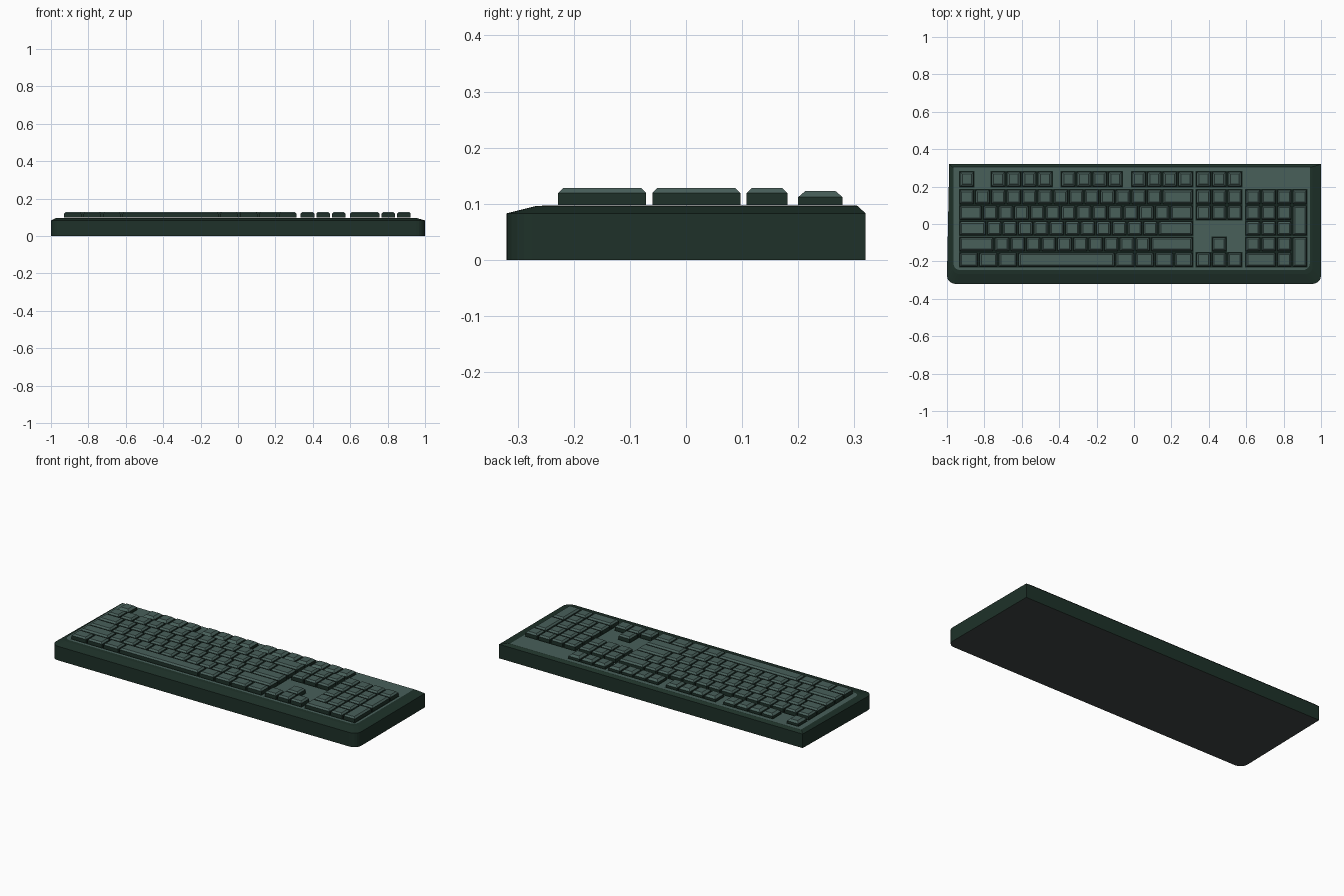
import bpy
import math

if "Cube" in bpy.data.objects:
    bpy.data.objects.remove(bpy.data.objects["Cube"])


def material(name, rgb):
    m = bpy.data.materials.new(name)
    m.diffuse_color = (*rgb, 1)
    m.use_nodes = True
    m.node_tree.nodes["Principled BSDF"].inputs["Base Color"].default_value = m.diffuse_color
    return m


DARK = material("dark green", (0.0130, 0.0310, 0.0222))
LIGHT = material("grey green", (0.065, 0.115, 0.102))
UNDER = material("charcoal", (0.052, 0.062, 0.058))
SHADE = material("deep green", (0.0085, 0.0200, 0.0150))


def make_object(name, verts, faces, mats, indices):
    me = bpy.data.meshes.new(name)
    me.from_pydata(verts, [], faces)
    for m in mats:
        me.materials.append(m)
    for p, i in zip(me.polygons, indices):
        p.material_index = i
    ob = bpy.data.objects.new(name, me)
    bpy.context.collection.objects.link(ob)
    return ob


def outline(x0, x1, y0, y1, r, z, taper=0.0, steps=5):
    """Counter-clockwise outline: rounded front corners, sharp back ones."""
    pts = []
    for cx, start in ((x0 + r, math.pi), (x1 - r, 1.5 * math.pi)):
        for i in range(steps + 1):
            a = start + i * math.pi / 2 / steps
            pts.append((cx + r * math.cos(a), y0 + r + r * math.sin(a), z))
    return pts + [(x1, y1, z), (x0 + taper, y1, z)]


# Case: side walls, sloping rim, flat deck
rings = [
    outline(-1, 1, -0.32, 0.32, 0.045, 0.0, 0.012),
    outline(-1, 1, -0.32, 0.32, 0.045, 0.083, 0.012),
    outline(-0.972, 0.955, -0.268, 0.306, 0.04, 0.096),
    outline(-0.965, 0.94, -0.246, 0.304, 0.035, 0.097),
]
n = len(rings[0])
faces = [tuple(reversed(range(n)))]
indices = [2]
for k in range(len(rings) - 1):
    for i in range(n):
        j = (i + 1) % n
        faces.append((k * n + i, k * n + j, (k + 1) * n + j, (k + 1) * n + i))
        indices.append(0)
faces.append(tuple(range(3 * n, 4 * n)))
indices.append(1)
make_object("case", [v for r in rings for v in r], faces, [DARK, LIGHT, UNDER], indices)

# Key grid
U = 0.0835           # key pitch
GAP = 0.0105         # space between keys
MAIN, NAV, PAD = -0.93, 0.335, 0.6
ROWS = [-0.228 + 0.084 * i for i in range(5)]   # front edge of each row
KEY_D = 0.073


def key_block(name, keys, shoulder=0.119, top=0.128, inset=0.009):
    """Chamfered caps from (x, y, width, depth) rectangles, each on a dark seat."""
    verts, faces, indices = [], [], []
    seat_rim = -GAP / 2
    for x, y, w, d in keys:
        b = len(verts)
        for z, s in ((0.0976, seat_rim), (0.0976, 0), (shoulder, 0), (top, inset)):
            verts += [(x + s, y + s, z), (x + w - s, y + s, z),
                      (x + w - s, y + d - s, z), (x + s, y + d - s, z)]
        for k, mat in enumerate((2, 0, 1)):
            for i in range(4):
                j = (i + 1) % 4
                c = b + 4 * k
                faces.append((c + i, c + j, c + 4 + j, c + 4 + i))
                indices.append(mat)
        faces.append((b + 12, b + 13, b + 14, b + 15))
        indices.append(1)
    make_object(name, verts, faces, [DARK, LIGHT, SHADE], indices)


def row(x, y, units, depth=KEY_D):
    keys = []
    for u in units:
        keys.append((x, y, u * U - GAP, depth))
        x += u * U
    return keys


# Main typing block, front row first
layout = [
    [1.25] * 3 + [6.25] + [1.25] * 4,
    [2.25] + [1] * 10 + [2.75],
    [1.75] + [1] * 11 + [2.25],
    [1.5] + [1] * 12 + [1.5],
    [1] * 13 + [2],
]
key_block("typing_keys", [k for y, us in zip(ROWS, layout) for k in row(MAIN, y, us)])

# Function row, lower caps with wider chamfer
fkeys = row(MAIN, 0.2, [1], 0.079)
for start in (2, 6.5, 11):
    fkeys += row(MAIN + start * U, 0.2, [1] * 4, 0.079)
fkeys += row(NAV, 0.2, [1] * 3, 0.079)
key_block("function_keys", fkeys, 0.112, 0.123, 0.013)

# Navigation and arrow keys
key_block("navigation_keys", row(NAV, ROWS[4], [1] * 3) + row(NAV, ROWS[3], [1] * 3))
key_block("arrow_keys", row(NAV, ROWS[0], [1] * 3) + row(NAV + U, ROWS[1], [1]))

# Number pad with two double-height keys
pad = row(PAD, ROWS[0], [2, 1]) + row(PAD, ROWS[4], [1] * 4)
for y in ROWS[1:4]:
    pad += row(PAD, y, [1] * 3)
for y in (ROWS[0], ROWS[2]):
    pad += row(PAD + 3 * U, y, [1], KEY_D + 0.084)
key_block("number_pad_keys", pad)
